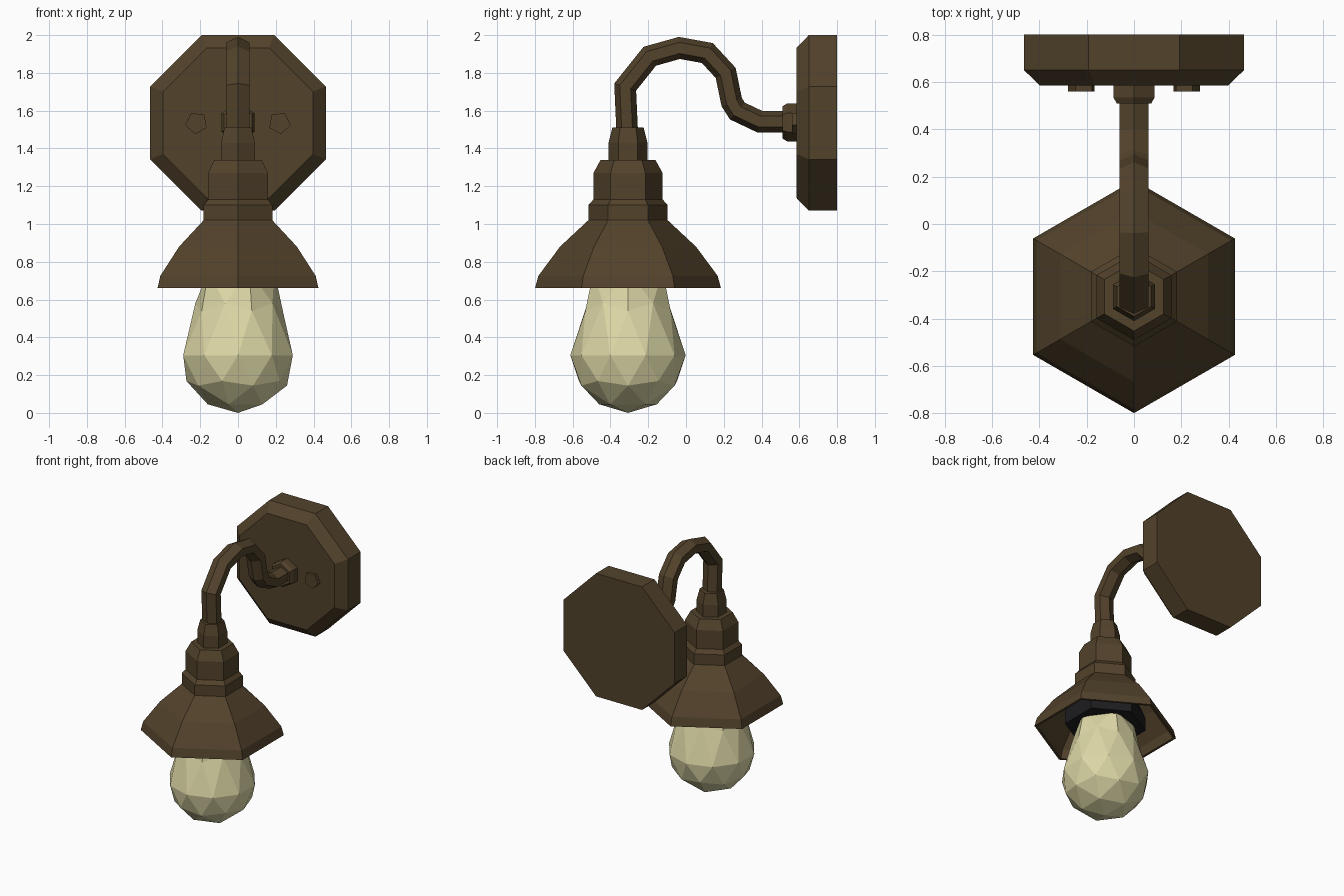
import bpy, bmesh
from math import sin, cos, pi, radians
from mathutils import Vector, Matrix

if "Cube" in bpy.data.objects:
    bpy.data.objects.remove(bpy.data.objects["Cube"])


def material(name, rgb):
    m = bpy.data.materials.new(name)
    m.diffuse_color = (*rgb, 1)
    m.use_nodes = True
    m.node_tree.nodes["Principled BSDF"].inputs["Base Color"].default_value = m.diffuse_color
    return m


BRONZE = material("bronze", (0.085, 0.055, 0.024))
BLACK = material("black", (0.012, 0.012, 0.014))
GLASS = material("glass", (0.72, 0.68, 0.38))
LAMP_Y = -0.307
PLATE_Z = 1.535


def finish(name, bm, mat, matrix=Matrix()):
    bmesh.ops.recalc_face_normals(bm, faces=bm.faces[:])
    bm.transform(matrix)
    mesh = bpy.data.meshes.new(name)
    bm.to_mesh(mesh)
    bm.free()
    mesh.materials.append(mat)
    ob = bpy.data.objects.new(name, mesh)
    bpy.context.collection.objects.link(ob)
    return ob


def skin(name, rings, mat, matrix=Matrix()):
    """Bridge a series of point rings and cap both ends."""
    bm = bmesh.new()
    loops = [[bm.verts.new(p) for p in ring] for ring in rings]
    n = len(loops[0])
    for a, b in zip(loops, loops[1:]):
        for i in range(n):
            j = (i + 1) % n
            bm.faces.new((a[i], a[j], b[j], b[i]))
    bm.faces.new(loops[0])
    bm.faces.new(loops[-1])
    return finish(name, bm, mat, matrix)


def turned(name, profile, sides, phase, mat, matrix):
    """Faceted lathe of (radius, height) points about local z."""
    angles = [radians(phase) + 2 * pi * i / sides for i in range(sides)]
    rings = [[(r * cos(a), r * sin(a), h) for a in angles] for r, h in profile]
    return skin(name, rings, mat, matrix)


def on_wall(x, y, z):
    # local z points out of the wall, towards the front
    return Matrix.Translation((x, y, z)) @ Matrix.Rotation(pi / 2, 4, 'X')


lamp = Matrix.Translation((0, LAMP_Y, 0))

# Wall plate with chamfered front, its two screws and the arm collar
turned("wall_plate", [(0.503, 0), (0.503, 0.15), (0.43, 0.215)],
       8, 22.5, BRONZE, on_wall(0, 0.8, PLATE_Z))
for side, phase in ((-1, 190), (1, -10)):
    turned("plate_screw", [(0.06, 0), (0.06, 0.03)],
           5, phase, BRONZE, on_wall(side * 0.22, 0.59, PLATE_Z))
turned("arm_collar", [(0.1, 0), (0.1, 0.055), (0.085, 0.08)],
       6, 90, BRONZE, on_wall(0, 0.59, PLATE_Z + 0.003))

# Gooseneck arm: mitred hexagonal sweep along a path in the y-z plane
path = [Vector((0, y, z)) for y, z in (
    (-0.31, 1.46), (-0.322, 1.725), (-0.192, 1.888), (-0.035, 1.932),
    (0.113, 1.905), (0.21, 1.80), (0.242, 1.645), (0.272, 1.598),
    (0.39, 1.542), (0.56, 1.542))]
rings = []
for i, p in enumerate(path):
    before = (p - path[max(i - 1, 0)]).normalized()
    after = (path[min(i + 1, len(path) - 1)] - p).normalized()
    tangent = (before + after).normalized()
    stretch = 1 / tangent.dot(before if i else after)
    normal = Vector((0, -tangent.z, tangent.y)) * stretch
    rings.append([p + normal * 0.057 * cos(k * pi / 3)
                  + Vector((0.07 * sin(k * pi / 3), 0, 0)) for k in range(6)])
skin("gooseneck_arm", rings, BRONZE)

# Stepped socket cup running into the hollow shade
turned("lamp_shade", [
    (0.083, 1.51), (0.103, 1.43), (0.103, 1.34), (0.145, 1.34),
    (0.183, 1.27), (0.183, 1.13), (0.21, 1.10), (0.21, 1.02),
    (0.36, 0.88), (0.475, 0.725), (0.492, 0.66),
    (0.472, 0.66), (0.455, 0.725), (0.343, 0.87), (0.19, 1.01)],
    6, 90, BRONZE, lamp)

# Dark bulb holder inside the shade
turned("bulb_holder", [(0.28, 0.70), (0.28, 0.80), (0.19, 1.01)],
       6, 90, BLACK, lamp)

# Bulb: icosphere with its upper half drawn out into a neck
bm = bmesh.new()
R = 0.305
bmesh.ops.create_icosphere(bm, subdivisions=2, radius=R)
for v in bm.verts:
    h = v.co.z / R
    if h > 0.1:
        f = 1.2 if h > 0.7 else 0.87
        v.co = (v.co.x * f, v.co.y * f, v.co.z * 1.72)
finish("bulb", bm, GLASS, Matrix.Translation((0, LAMP_Y, 0.305)))
